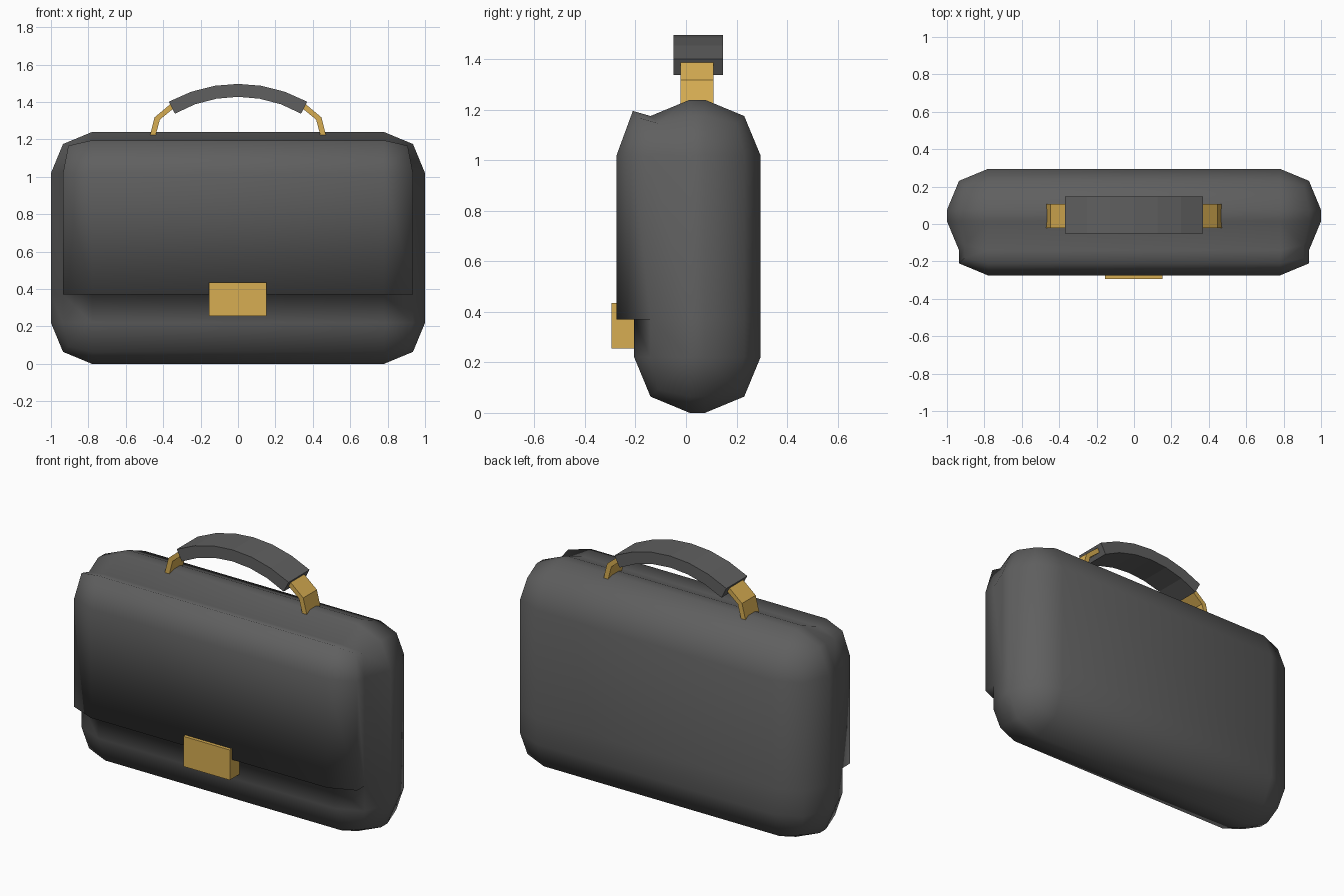
import bpy, bmesh
from mathutils import Vector

if "Cube" in bpy.data.objects:
    bpy.data.objects.remove(bpy.data.objects["Cube"])


def material(name, rgb):
    m = bpy.data.materials.new(name)
    m.diffuse_color = (*rgb, 1)
    m.use_nodes = True
    m.node_tree.nodes["Principled BSDF"].inputs["Base Color"].default_value = m.diffuse_color
    return m


LEATHER = material("dark grey leather", (0.115, 0.115, 0.115))
BRASS = material("brass", (0.68, 0.42, 0.085))


def finish(bm, name, mat, smooth=False):
    bmesh.ops.recalc_face_normals(bm, faces=bm.faces)
    me = bpy.data.meshes.new(name)
    for f in bm.faces:
        f.smooth = smooth
    bm.to_mesh(me)
    bm.free()
    me.materials.append(mat)
    ob = bpy.data.objects.new(name, me)
    bpy.context.collection.objects.link(ob)
    return ob


def box(x0, x1, y0, y1, z0, z1):
    bm = bmesh.new()
    bmesh.ops.create_cube(bm, size=1)
    for v in bm.verts:
        v.co = Vector(((x0 + x1) / 2 + v.co.x * (x1 - x0),
                       (y0 + y1) / 2 + v.co.y * (y1 - y0),
                       (z0 + z1) / 2 + v.co.z * (z1 - z0)))
    return bm


def band(name, outer, inner, y0, y1, mat, smooth=False):
    """Closed strip between two xz polylines, given depth y0..y1."""
    bm = bmesh.new()
    rings = []
    for (ox, oz), (ix, iz) in zip(outer, inner):
        rings.append([bm.verts.new(p) for p in
                      ((ox, y0, oz), (ox, y1, oz), (ix, y1, iz), (ix, y0, iz))])
    for a, b in zip(rings, rings[1:]):
        for i in range(4):
            j = (i + 1) % 4
            bm.faces.new((a[i], a[j], b[j], b[i]))
    bm.faces.new(rings[0])
    bm.faces.new(rings[-1][::-1])
    return finish(bm, name, mat, smooth)


# Rounded case body
bm = box(-1, 1, -0.205, 0.295, 0, 1.24)
bmesh.ops.bevel(bm, geom=bm.edges[:], offset=0.22, offset_type='OFFSET',
                segments=2, profile=0.5, affect='EDGES')
# Front flap: upper front faces pushed forward
bmesh.ops.bisect_plane(bm, geom=bm.verts[:] + bm.edges[:] + bm.faces[:],
                       plane_co=(0, 0, 0.37), plane_no=(0, 0, 1))
flap = [f for f in bm.faces if f.calc_center_median().z > 0.37
        and all(v.co.y < -0.09 for v in f.verts)]
res = bmesh.ops.extrude_face_region(bm, geom=flap)
for v in [g for g in res["geom"] if isinstance(g, bmesh.types.BMVert)]:
    v.co.y -= 0.07
    if v.co.z > 1.1:
        v.co.z += 0.02
bmesh.ops.delete(bm, geom=[f for f in flap if f.is_valid], context='FACES')
finish(bm, "case_body_with_flap", LEATHER, True)

# Clasp
finish(box(-0.155, 0.152, -0.295, -0.18, 0.255, 0.435), "clasp", BRASS)

# Handle grip
top = [(0.37, 1.402), (0.25, 1.455), (0.125, 1.487), (0, 1.497)]
low = [(0.337, 1.338), (0.23, 1.388), (0.115, 1.418), (0, 1.428)]


def mirrored(p):
    return [(-x, z) for x, z in p] + p[-2::-1]


band("handle_grip", mirrored(top), mirrored(low), -0.05, 0.147, LEATHER)

# Handle mounts
for s, side in ((-1, "left"), (1, "right")):
    outer = [(0.476, 1.20), (0.446, 1.318), (0.352, 1.397), (0.30, 1.42)]
    inner = [(0.446, 1.20), (0.418, 1.306), (0.340, 1.370), (0.29, 1.395)]
    band("handle_mount_" + side, [(s * x, z) for x, z in outer],
         [(s * x, z) for x, z in inner], -0.021, 0.108, BRASS)
